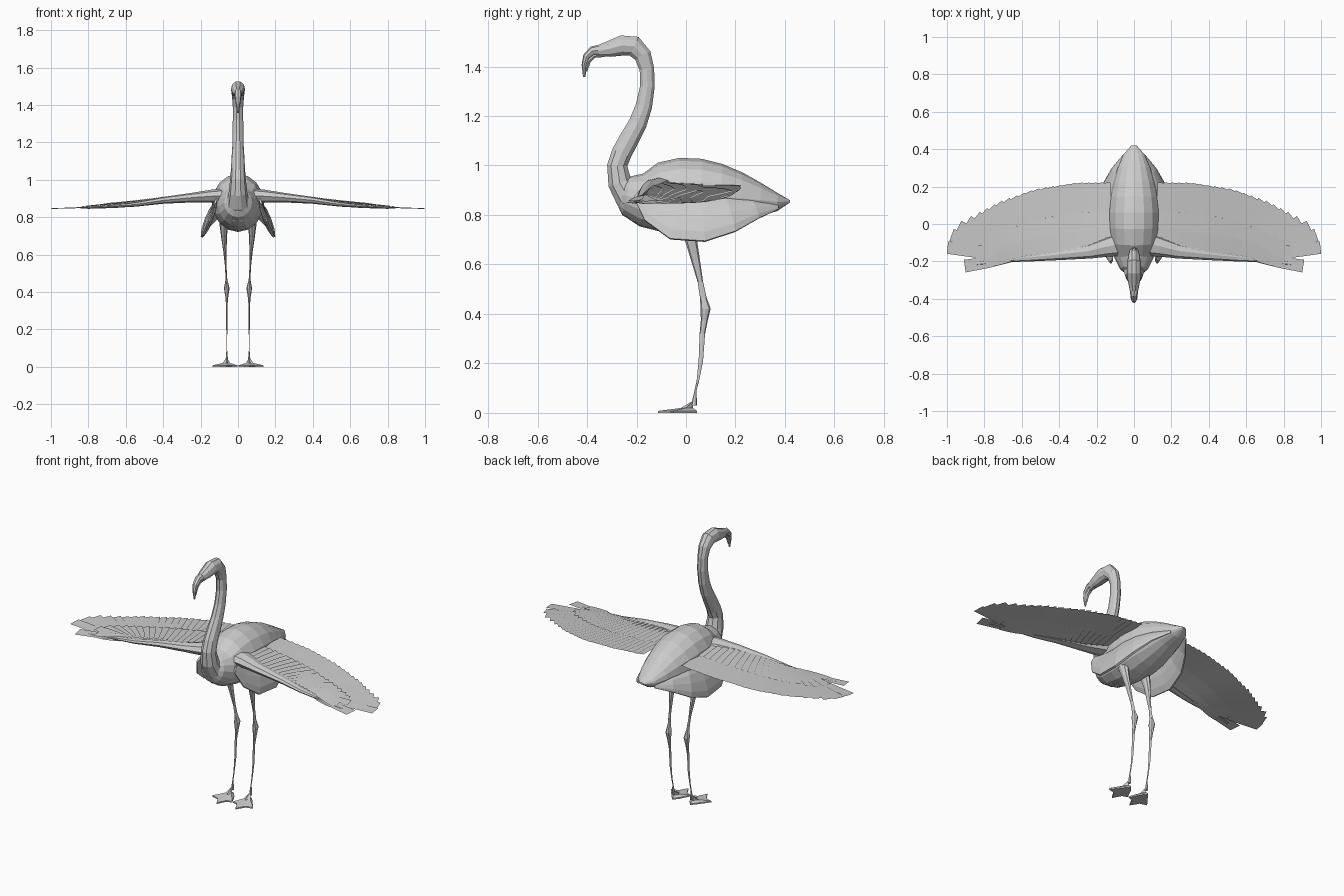
import bpy, bmesh, math
from mathutils import Vector


def finish(name, bm, mirror=False):
    bmesh.ops.recalc_face_normals(bm, faces=bm.faces)
    me = bpy.data.meshes.new(name)
    bm.to_mesh(me)
    bm.free()
    ob = bpy.data.objects.new(name, me)
    bpy.context.collection.objects.link(ob)
    if mirror:
        ob.modifiers.new("Mirror", 'MIRROR')
    return ob


def loft(name, path, n=8, side=(1, 0, 0), mirror=False):
    """Path entries: x, y, z, radius along side, radius across it."""
    bm = bmesh.new()
    pts = [Vector(p[:3]) for p in path]
    side = Vector(side).normalized()
    rings = []
    for i, p in enumerate(path):
        t = (pts[min(i + 1, len(pts) - 1)] - pts[max(i - 1, 0)]).normalized()
        s = (side - t * side.dot(t)).normalized()
        up = t.cross(s)
        rings.append([bm.verts.new(pts[i] + s * p[3] * math.cos(a) + up * p[4] * math.sin(a))
                      for a in (2 * math.pi * k / n for k in range(n))])
    for a, b in zip(rings, rings[1:]):
        for k in range(n):
            bm.faces.new((a[k], a[(k + 1) % n], b[(k + 1) % n], b[k]))
    bm.faces.new(rings[0])
    bm.faces.new(rings[-1])
    return finish(name, bm, mirror)


def interp(keys, u):
    """Piecewise linear lookup in (u, a, b) keys."""
    for a, b in zip(keys, keys[1:]):
        if u <= b[0]:
            f = (u - a[0]) / (b[0] - a[0])
            return Vector([p + (q - p) * f for p, q in zip(a[1:], b[1:])])
    return Vector(keys[-1][1:])


# Body, pointed at the tail: y, centre z, half width, half height
body = [(-.27, .88, .04, .05), (-.24, .878, .075, .08), (-.18, .86, .105, .107),
        (-.1, .87, .128, .142), (-.02, .876, .138, .155), (.06, .877, .14, .15),
        (.14, .873, .132, .133), (.22, .867, .112, .105), (.3, .86, .088, .068),
        (.37, .852, .058, .036), (.42, .855, .014, .005)]
loft("body", [(0, y, z, w, h) for y, z, w, h in body], 16)

# Neck and head in one sweep: y, z, half width, half depth
neck = [(-.13, .82, .08, .08), (-.19, .835, .075, .07), (-.235, .875, .062, .058),
        (-.268, .93, .05, .05), (-.278, 1.0, .042, .043), (-.26, 1.05, .038, .043),
        (-.228, 1.11, .035, .042), (-.195, 1.17, .031, .039), (-.17, 1.24, .029, .035),
        (-.156, 1.32, .028, .031), (-.158, 1.39, .028, .031), (-.175, 1.445, .032, .037),
        (-.21, 1.482, .037, .044), (-.26, 1.485, .038, .043), (-.31, 1.471, .032, .034),
        (-.355, 1.463, .023, .024)]
loft("neck_and_head", [(0, *p) for p in neck], 10)

# Hooked beak, upper and lower halves
loft("upper_beak", [(0, -.34, 1.467, .024, .024), (0, -.378, 1.463, .02, .019),
                    (0, -.402, 1.44, .017, .015), (0, -.412, 1.405, .012, .01),
                    (0, -.411, 1.358, .004, .005)], 8)
loft("lower_beak", [(0, -.33, 1.447, .018, .01), (0, -.37, 1.443, .015, .009),
                    (0, -.393, 1.42, .012, .009), (0, -.403, 1.38, .006, .004)], 6)

# Leaf shaped side plumage hanging clear of the belly
flank = [(.12, -.2, .885, .006, .02), (.135, -.13, .83, .014, .07), (.153, -.04, .787, .019, .098),
         (.16, .07, .782, .02, .1), (.145, .18, .8, .018, .078), (.105, .28, .822, .013, .043),
         (.05, .37, .835, .005, .014)]
loft("side_plumage", flank, 10, (1, 0, .38), True)

# Wing arm along the leading edge
arm = [(.05, -.1, .915, .07, .04), (.14, -.12, .912, .055, .035), (.24, -.145, .905, .04, .026),
       (.4, -.163, .89, .03, .018), (.55, -.178, .868, .022, .012), (.7, -.19, .856, .015, .007),
       (.84, -.212, .849, .008, .004)]
loft("wing_arm", arm, 8, (0, 1, 0), True)

# Wing feathers fan from the arm to the stepped trailing edge
ROOT = [(0, .14, -.12), (.45, .4, -.15), (.8, .58, -.17), (1, .66, -.185)]
TIP = [(0, .16, .22), (.2, .33, .215), (.45, .55, .175), (.65, .73, .105), (.8, .86, .03),
       (.88, .95, -.02), (.94, .995, -.09), (.975, 1.0, -.165), (1, .905, -.225)]
HEIGHT = [(0, .925, 0), (.2, .912, 0), (.4, .893, 0), (.6, .868, 0), (.8, .852, 0), (1, .846, 0)]


def feathers(name, count, reach, half, lift):
    bm = bmesh.new()
    for i in range(count):
        u = i / (count - 1)
        a, tip = interp(ROOT, u), interp(TIP, u)
        b = a.lerp(tip, reach)
        d = (b - a).normalized()
        perp = Vector((-d.y, d.x))
        rows = []
        for f, w in ((0, .6), (.5, .9), (1, 1)):
            row = []
            for s in (-1, 0, 1):
                p = a.lerp(b, f) + perp * s * w * half
                x = min(p.x, 1)
                z = interp(HEIGHT, x)[0] + lift * (1 - .6 * f) + .004 * s * (1 - .5 * x)
                row.append(bm.verts.new((x, p.y, z)))
            rows.append(row)
        for p, q in zip(rows, rows[1:]):
            for k in (0, 1):
                bm.faces.new((p[k], p[k + 1], q[k + 1], q[k]))
    return finish(name, bm, True)


feathers("flight_feathers", 24, 1.0, .034, 0)
feathers("upper_covert_feathers", 20, .55, .028, .014)
feathers("under_covert_feathers", 20, .45, .028, -.012)

# Thin legs, flat from the front, with a knobbly knee
leg = [(.075, .0, .77, .025, .035), (.075, .02, .7, .016, .024), (.07, .038, .62, .009, .018),
       (.065, .058, .53, .004, .011), (.062, .07, .465, .005, .013), (.06, .079, .42, .015, .021),
       (.06, .074, .375, .008, .014), (.06, .066, .32, .003, .011), (.06, .06, .21, .003, .009),
       (.06, .048, .13, .002, .005), (.06, .038, .09, .002, .004), (.06, .033, .03, .007, .012)]
loft("leg", leg, 8, mirror=True)

# Webbed feet: rim points round a raised ankle
bm = bmesh.new()
rim = [(.06, .045), (.035, .015), (.003, -.05), (.035, -.06), (.062, -.113),
       (.092, -.062), (.135, -.05), (.085, .015)]
low = [bm.verts.new((x, y, 0)) for x, y in rim]
high = [bm.verts.new((x, y, .008)) for x, y in rim]
mid = [bm.verts.new((.06 + (x - .06) * .3, .02 + (y - .02) * .3, .02)) for x, y in rim]
apex = bm.verts.new((.06, .033, .052))
for k in range(8):
    j = (k + 1) % 8
    bm.faces.new((low[k], low[j], high[j], high[k]))
    bm.faces.new((high[k], high[j], mid[j], mid[k]))
    bm.faces.new((mid[k], mid[j], apex))
bm.faces.new(low)
finish("webbed_foot", bm, True)
